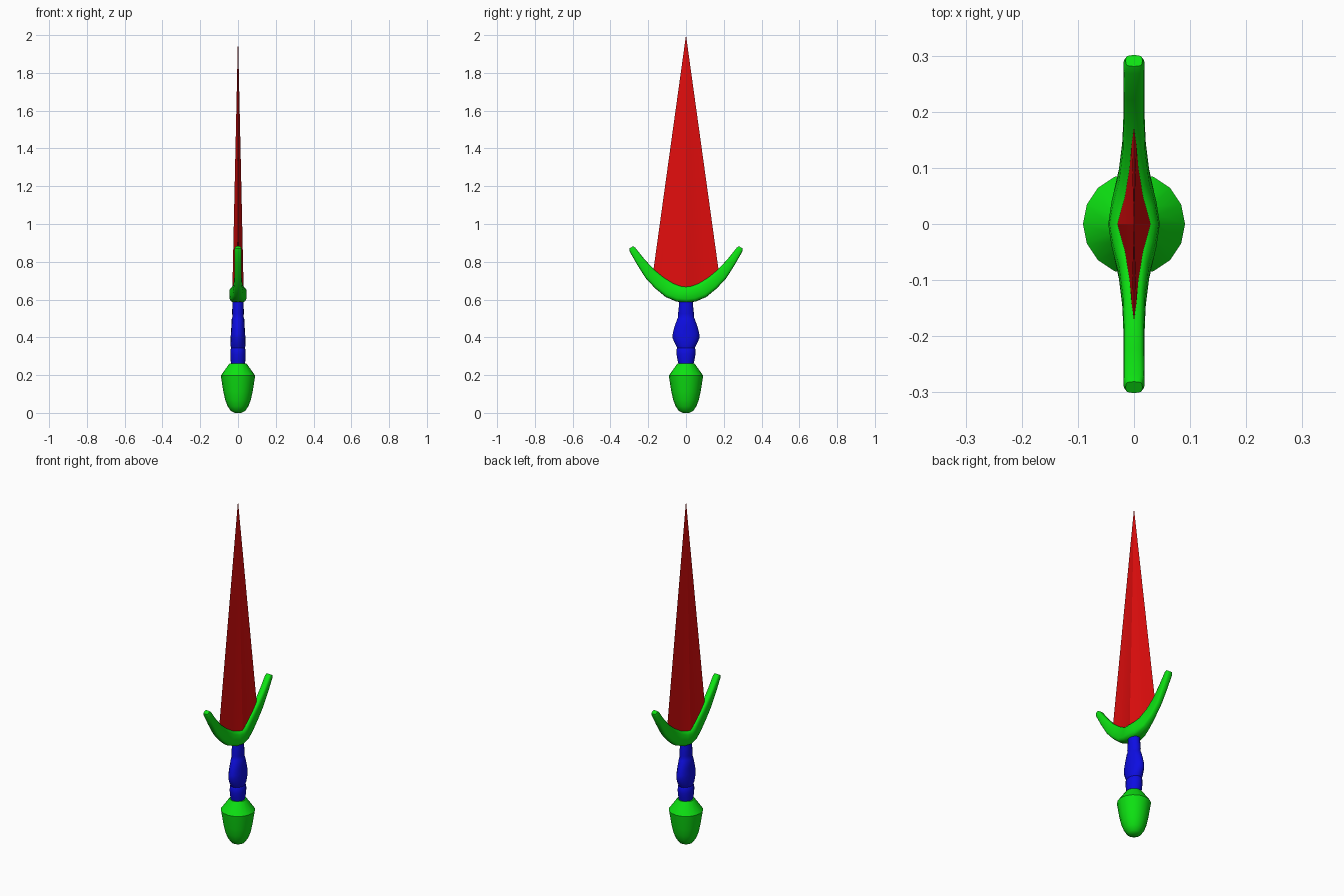
import bpy, bmesh, math
from mathutils import Vector

if "Cube" in bpy.data.objects:
    bpy.data.objects.remove(bpy.data.objects["Cube"])


def material(name, rgb):
    m = bpy.data.materials.new(name)
    m.diffuse_color = (*rgb, 1)
    m.use_nodes = True
    m.node_tree.nodes["Principled BSDF"].inputs["Base Color"].default_value = m.diffuse_color
    return m


RED = material("blade red", (0.76, 0.004, 0.004))
GREEN = material("bright green", (0.004, 0.76, 0.006))
BLUE = material("deep blue", (0.004, 0.004, 0.76))


def loft(name, rings, mat, angle):
    """Skin a list of equal-length point rings and cap both ends."""
    bm = bmesh.new()
    vs = [[bm.verts.new(p) for p in ring] for ring in rings]
    n = len(vs[0])
    for a, b in zip(vs, vs[1:]):
        for i in range(n):
            j = (i + 1) % n
            bm.faces.new((a[i], a[j], b[j], b[i]))
    bm.faces.new(vs[0][::-1])
    bm.faces.new(vs[-1])
    return finish(name, bm, mat, angle)


def finish(name, bm, mat, angle):
    bmesh.ops.recalc_face_normals(bm, faces=bm.faces)
    mesh = bpy.data.meshes.new(name)
    bm.to_mesh(mesh)
    bm.free()
    mesh.materials.append(mat)
    ob = bpy.data.objects.new(name, mesh)
    bpy.context.collection.objects.link(ob)
    bpy.context.view_layer.objects.active = ob
    ob.select_set(True)
    bpy.ops.object.shade_smooth_by_angle(angle=math.radians(angle))
    ob.select_set(False)
    return ob


def ellipse(rx, ry, z, n=16):
    return [(rx * math.cos(t), ry * math.sin(t), z)
            for t in (2 * math.pi * i / n for i in range(n))]


# Pommel: acorn shape, (radius, height)
pommel = [(0.018, 0.0), (0.038, 0.010), (0.055, 0.035), (0.068, 0.07),
          (0.078, 0.115), (0.091, 0.197), (0.045, 0.262)]
loft("pommel", [ellipse(r, r, z) for r, z in pommel], GREEN, 35)

# Grip: oval turned handle, (half depth x, half width y, height)
grip = [(0.036, 0.038, 0.25), (0.040, 0.046, 0.285), (0.041, 0.050, 0.31),
        (0.040, 0.050, 0.335), (0.036, 0.046, 0.343), (0.040, 0.054, 0.358),
        (0.039, 0.071, 0.395), (0.038, 0.070, 0.42), (0.035, 0.060, 0.46),
        (0.033, 0.045, 0.50), (0.029, 0.041, 0.508), (0.031, 0.042, 0.525),
        (0.030, 0.037, 0.57), (0.029, 0.036, 0.62)]
loft("grip", [ellipse(*p) for p in grip], BLUE, 40)

# Guard: upswept arms, (y, z, half thickness, half depth x), mirrored in y
half = [(0, 0.627, 0.044, 0.046), (0.04, 0.631, 0.043, 0.040),
        (0.087, 0.650, 0.042, 0.028), (0.14, 0.688, 0.037, 0.021),
        (0.19, 0.735, 0.032, 0.019), (0.24, 0.800, 0.024, 0.019),
        (0.283, 0.864, 0.018, 0.019), (0.291, 0.876, 0.012, 0.015)]
path = [(-y, z, t, w) for y, z, t, w in half[:0:-1]] + half
rings = []
for k, (y, z, t, w) in enumerate(path):
    a, b = path[max(k - 1, 0)], path[min(k + 1, len(path) - 1)]
    tangent = Vector((0, b[0] - a[0], b[1] - a[1])).normalized()
    normal = Vector((0, -tangent.z, tangent.y))
    ring = []
    for i in range(16):
        c, s = math.cos(math.tau * i / 16), math.sin(math.tau * i / 16)
        c, s = (math.copysign(abs(v) ** 0.6, v) for v in (c, s))
        ring.append(Vector((w * c, y, z)) + normal * t * s)
    rings.append(ring)
loft("guard", rings, GREEN, 50)

# Blade: hollow-ground diamond section drawn to a point, foot sunk in the guard
quarter = [(0.0275, 0), (0.0150, 0.046), (0.0075, 0.095), (0.0045, 0.135), (0.0, 0.172)]
section = quarter + [(-x, y) for x, y in quarter[-2::-1]]
section += [(-x, -y) for x, y in section[1:-1]]
bm = bmesh.new()
foot = []
for x, y in section:
    z = 0.64 + 0.09 * (abs(y) / 0.172) ** 1.7
    f = (2 - z) / 1.24
    foot.append(bm.verts.new((x * f, y * f, z)))
tip = bm.verts.new((0, 0, 2))
for a, b in zip(foot, foot[1:] + foot[:1]):
    bm.faces.new((a, b, tip))
# Underside strips between the two blade faces
m = len(quarter) * 2 - 2
ordered = foot[4:13]          # one side, from +y edge to -y edge
other = [foot[(4 - i) % len(foot)] for i in range(9)]
for i in range(8):
    quad = []
    for v in (ordered[i], ordered[i + 1], other[i + 1], other[i]):
        if v not in quad:
            quad.append(v)
    bm.faces.new(quad)
finish("blade", bm, RED, 20)
